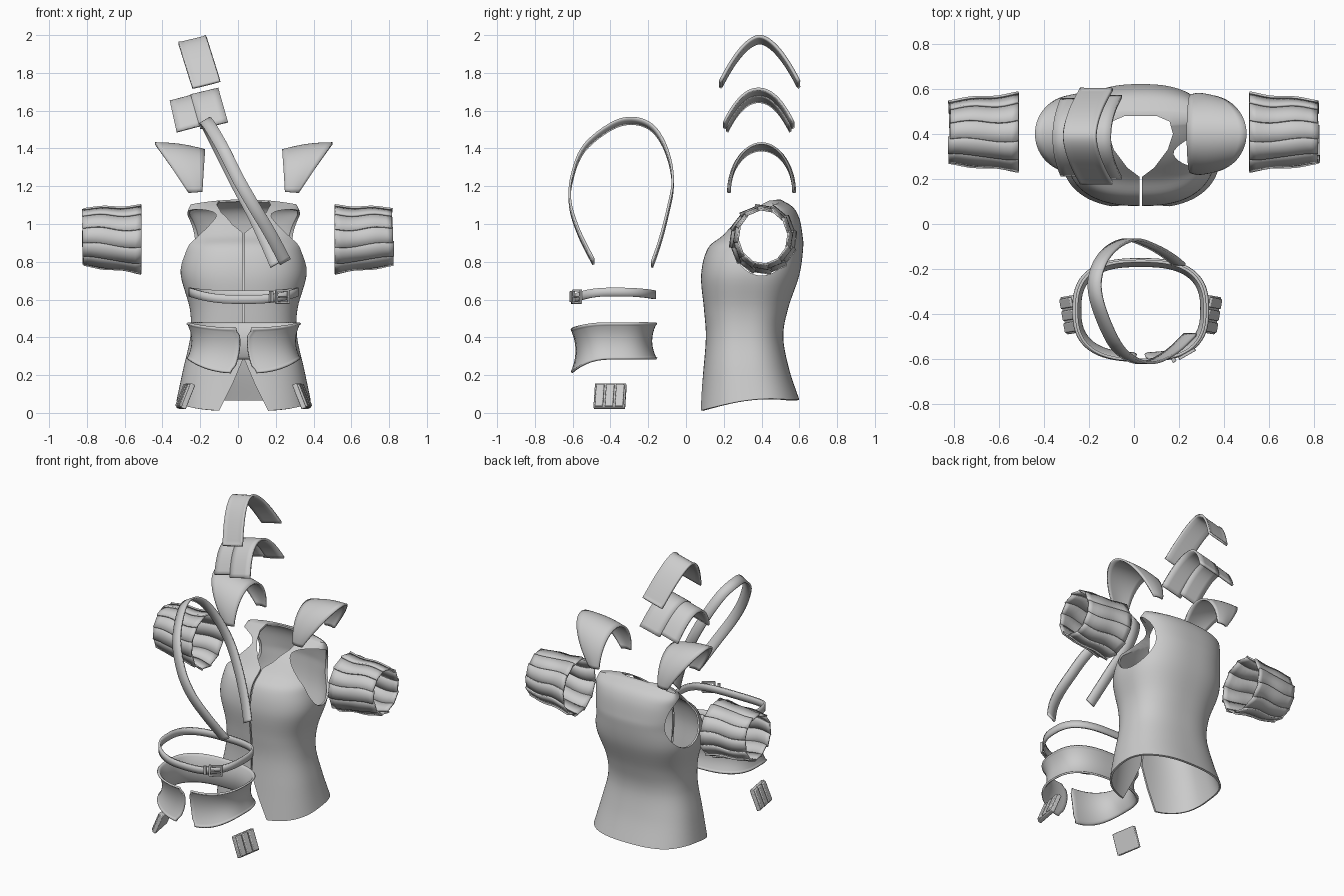
import bpy, bmesh, math, random
from math import pi, sin, cos
from mathutils import Vector, Matrix

if "Cube" in bpy.data.objects:
    bpy.data.objects.remove(bpy.data.objects["Cube"])

random.seed(4)
X0 = 0.03  # centre line of the worn pieces


def crom(keys, t):
    """Smooth curve through key tuples, t in 0..1."""
    n = len(keys) - 1
    f = min(max(t, 0), 1) * n
    i = min(int(f), n - 1)
    f -= i
    p = [Vector(keys[min(max(j, 0), n)]) for j in (i - 1, i, i + 1, i + 2)]
    return 0.5 * (2 * p[1] + (p[2] - p[0]) * f + (2 * p[0] - 5 * p[1] + 4 * p[2] - p[3]) * f * f
                  + (3 * p[1] - p[0] - 3 * p[2] + p[3]) * f ** 3)


def grid(f, nu, nv, closed=False, base=0):
    cols = nu if closed else nu + 1
    verts = [f(i / nu, j / nv) for j in range(nv + 1) for i in range(cols)]
    faces = [tuple(base + k for k in (j * cols + i, j * cols + (i + 1) % cols,
                                      (j + 1) * cols + (i + 1) % cols, (j + 1) * cols + i))
             for j in range(nv) for i in range(nu)]
    return verts, faces


def smooth(ob, angle=35):
    bpy.ops.object.select_all(action='DESELECT')
    ob.select_set(True)
    bpy.context.view_layer.objects.active = ob
    bpy.ops.object.shade_smooth_by_angle(angle=math.radians(angle))


def make(name, verts, faces, thick=0, offset=0, rim=0, bevel=0):
    bm = bmesh.new()
    vs = [bm.verts.new(v) for v in verts]
    for fc in faces:
        bm.faces.new([vs[i] for i in fc])
    bmesh.ops.recalc_face_normals(bm, faces=bm.faces[:])
    if rim:  # raised border
        bmesh.ops.inset_region(bm, faces=bm.faces[:], thickness=rim, depth=-0.005,
                               use_boundary=True, use_even_offset=True)
    me = bpy.data.meshes.new(name)
    bm.to_mesh(me)
    bm.free()
    ob = bpy.data.objects.new(name, me)
    bpy.context.collection.objects.link(ob)
    if thick:
        m = ob.modifiers.new('thick', 'SOLIDIFY')
        m.thickness, m.offset = thick, offset
    if bevel:
        m = ob.modifiers.new('bevel', 'BEVEL')
        m.width, m.segments = bevel, 2
    smooth(ob)
    return ob


def boxes(name, items, mat, bevel=0.003):
    verts, faces = [], []
    for loc, dim in items:
        b = len(verts)
        verts += [mat @ (Vector(loc) + Vector((sx * dim[0], sy * dim[1], sz * dim[2])) / 2)
                  for sx in (-1, 1) for sy in (-1, 1) for sz in (-1, 1)]
        faces += [tuple(b + k for k in q) for q in ((0, 1, 3, 2), (4, 6, 7, 5), (0, 4, 5, 1),
                                                    (2, 3, 7, 6), (0, 2, 6, 4), (1, 5, 7, 3))]
    return make(name, verts, faces, bevel=bevel)


def prism(pts, a, b):
    """Cutter: closed outline (list of 3D points) swept from offset a to offset b."""
    n = len(pts)
    verts = [Vector(p) + Vector(a) for p in pts] + [Vector(p) + Vector(b) for p in pts]
    faces = [(i, (i + 1) % n, n + (i + 1) % n, n + i) for i in range(n)]
    ob = make('cutter', verts, faces + [tuple(range(n)), tuple(range(n, 2 * n))])
    ob.hide_render = True
    return ob


def apply(ob, mod):
    bpy.context.view_layer.objects.active = ob
    bpy.ops.object.modifier_apply(modifier=mod)


def ring(a, hx, yf, yb, z, e=0.8):
    p = lambda c: math.copysign(abs(c) ** e, c)
    return Vector((X0 + hx * p(cos(a)), (yf + yb) / 2 + (yb - yf) / 2 * p(sin(a)), z))


# Vest body: lofted rings of (z, half width, front y, back y)
BODY = [(0, .355, .07, .60), (.2, .32, .09, .545), (.4, .283, .105, .515), (.55, .285, .095, .54),
        (.73, .333, .08, .60), (.87, .32, .115, .62), (.94, .312, .195, .617), (1.03, .302, .28, .60),
        (1.09, .297, .36, .565), (1.13, .28, .44, .50)]


def vest(u, v):
    z, hx, yf, yb = BODY[0] if v == 0 else tuple(Vector(crom(BODY, v)))
    p = ring(2 * pi * u, hx, yf, yb, z)
    hem = .01 + .065 * sin(min(1.25, max(0, (p.y - .07) / .38)) * pi / 2)
    p.z += hem * max(0, 1 - z / .4)
    p.z -= .03 * ((p.x - X0) / .3) ** 2 * max(0, (z - .8) / .33)
    return p


N, NV = 96, 54
vs, fs = grid(vest, N, NV, closed=True)
top = NV * N
fs.append((top, top + 1, top + N - 1))
fs += [(top + i, top + i + 1, top + N - i - 1, top + N - i) for i in range(1, N // 2 - 1)]
fs.append((top + N // 2 - 1, top + N // 2, top + N // 2 + 1))
body = make('vest_body', vs, fs, thick=.012, offset=-1)
apply(body, 'thick')

# Openings: armholes, neck, front slit with flared hem gap
neck = [(0, .205), (.06, .25), (.12, .33), (.143, .40), (.128, .455), (.07, .48)]
neck += [(-x, y) for x, y in reversed(neck[1:])]
gap = [(-.15, -.03), (-.06, .15), (-.005, .28), (-.005, 1), (.005, 1), (.005, .28), (.06, .15), (.15, -.03)]
cutters = [
    prism([(X0, .40 + .15 * cos(2 * pi * k / 48), .902 + .175 * sin(2 * pi * k / 48)) for k in range(48)],
          (-.6, 0, 0), (.6, 0, 0)),
    prism([(X0 + x, y, 0) for x, y in neck], (0, 0, .7), (0, 0, 1.4)),
    prism([(X0 + x, 0, z) for x, z in gap], (0, -.1, 0), (0, .3, 0))]
for c in cutters:
    m = body.modifiers.new('cut', 'BOOLEAN')
    m.operation, m.object, m.solver = 'DIFFERENCE', c, 'EXACT'
    apply(body, 'cut')
    bpy.data.objects.remove(c)
smooth(body)

# Shoulder caps
for side, tag in ((1, 'left'), (-1, 'right')):
    def cap(u, v):
        t = pi * u
        s = sin(t)
        x = (.22 - .015 * s) * (1 - v) + (.29 + .18 * s) * v
        z = (1.17 + .22 * s) * (1 - v) + (1.165 + .262 * s) * v
        b = sin(pi * v)
        return Vector((X0 + side * x, .40 - .168 * (1 + .05 * b) * cos(t), z + .01 * b * s))
    make('shoulder_cap_' + tag, *grid(cap, 36, 8), thick=.012)


# Arched shoulder plates: base corner, rise and width vectors in x/z
def arch(name, base, rise, width, yc, hw, p, rim=0):
    def f(u, v):
        s = 2 * u - 1
        h = 1 - abs(s) ** p
        return Vector((base[0] + rise[0] * h + width[0] * v, yc + hw * s,
                       base[1] + rise[1] * h + width[1] * v))
    make(name, *grid(f, 32, 4), thick=.014, rim=rim)


arch('upper_shoulder_plate', (-.24, 1.72), (-.075, .24), (.145, .036), .39, .21, 1.75, rim=.012)
arch('middle_shoulder_plate', (-.20, 1.505), (-.05, .175), (.147, .035), .385, .182, 2.1)
arch('lower_shoulder_plate', (-.325, 1.487), (-.035, .16), (.14, .037), .385, .168, 2.1)

# Diagonal strap
PATH = [(.25, -.49, .80), (.17, -.565, .95), (.08, -.612, 1.1), (0, -.605, 1.24), (-.08, -.54, 1.4),
        (-.15, -.39, 1.52), (-.175, -.27, 1.545), (-.15, -.17, 1.50), (-.09, -.10, 1.38),
        (-.01, -.07, 1.22), (.08, -.10, 1.05), (.15, -.14, .90), (.20, -.18, .785)]
W = Vector((.87, 0, .5)) * .065
make('diagonal_strap', *grid(lambda u, v: crom(PATH, u) + W * (v - .5), 72, 2), thick=.012)


# Waist belt with buckle and keeper
def belt(u, v):
    a = 2 * pi * u
    s = sin(a)
    z = .64 - (.04 if s < 0 else .015) * s * s
    return ring(a, .285, -.603, -.165, z + .046 * (v - .5), .75)


make('waist_belt', *grid(belt, 80, 2, closed=True), thick=.013)
ub = 1 - .9 / (2 * pi)
c, d = belt(ub, .5), belt(ub + .02, .5) - belt(ub - .02, .5)
M = Matrix.Translation(c) @ Matrix.Rotation(math.atan2(d.y, d.x), 4, 'Z')
boxes('belt_buckle', [((0, -.012, .032), (.08, .014, .012)), ((0, -.012, -.032), (.08, .014, .012)),
                      ((-.036, -.012, 0), (.012, .014, .07)), ((.036, -.012, 0), (.012, .014, .07)),
                      ((0, -.014, 0), (.07, .008, .008)), ((-.065, -.006, 0), (.018, .02, .058))], M, .002)


# Flared waist guard, open at the front
def guard(u, v):
    g = .03 + .18 * (v - .7) ** 2
    if v > .85 or v < .1:
        g += .025
    a = -pi / 2 + g + u * (2 * pi - 2 * g)
    f = max(0, -sin(a)) ** 2
    k = (v - .5) ** 2
    z = (.287 - .075 * f) * (1 - v) + (.475 - .028 * f) * v
    return ring(a, .275 + .1 * k, -.58 - .11 * k, -.18 + .1 * k, z, .75)


make('waist_guard', *grid(guard, 88, 12), thick=.012, rim=.01)

# Hip pouches with three upright loops
for side, tag in ((1, 'left'), (-1, 'right')):
    M = (Matrix.Translation((X0 + side * .307, -.402, .088)) @ Matrix.Rotation(-side * .17, 4, 'Z')
         @ Matrix.Rotation(-side * .38, 4, 'Y'))
    boxes('hip_pouch_' + tag, [((0, 0, 0), (.026, .168, .14))] +
          [((side * .008, y, 0), (.03, .044, .128)) for y in (-.054, 0, .054)], M, .005)

# Arm guards: rings of overlapping slats along x
for side, tag in ((1, 'left'), (-1, 'right')):
    verts, faces = [], []
    for k in range(12):
        a0 = 2 * pi * (k + .3) / 12
        jit = random.uniform(-.008, .004)

        def slat(u, v):
            def rim_pt(a, r):
                a += .05 * sin(2 * pi * u)
                ry = (.172 - .034 * u) * r
                rz = (.178 - .028 * u) * r
                return Vector((side * (.512 + (.31 + jit) * u), .408 + ry * cos(a), .918 + .014 * u + rz * sin(a)))
            wave = 1 + .02 * cos(3 * pi * u)
            p = rim_pt(a0, .98 * wave).lerp(rim_pt(a0 + 2 * pi / 12 * 1.12, 1.03 * wave), v)
            return p

        v_, f_ = grid(slat, 10, 2, base=len(verts))
        verts += v_
        faces += f_
    make('arm_guard_' + tag, verts, faces, thick=.01)
